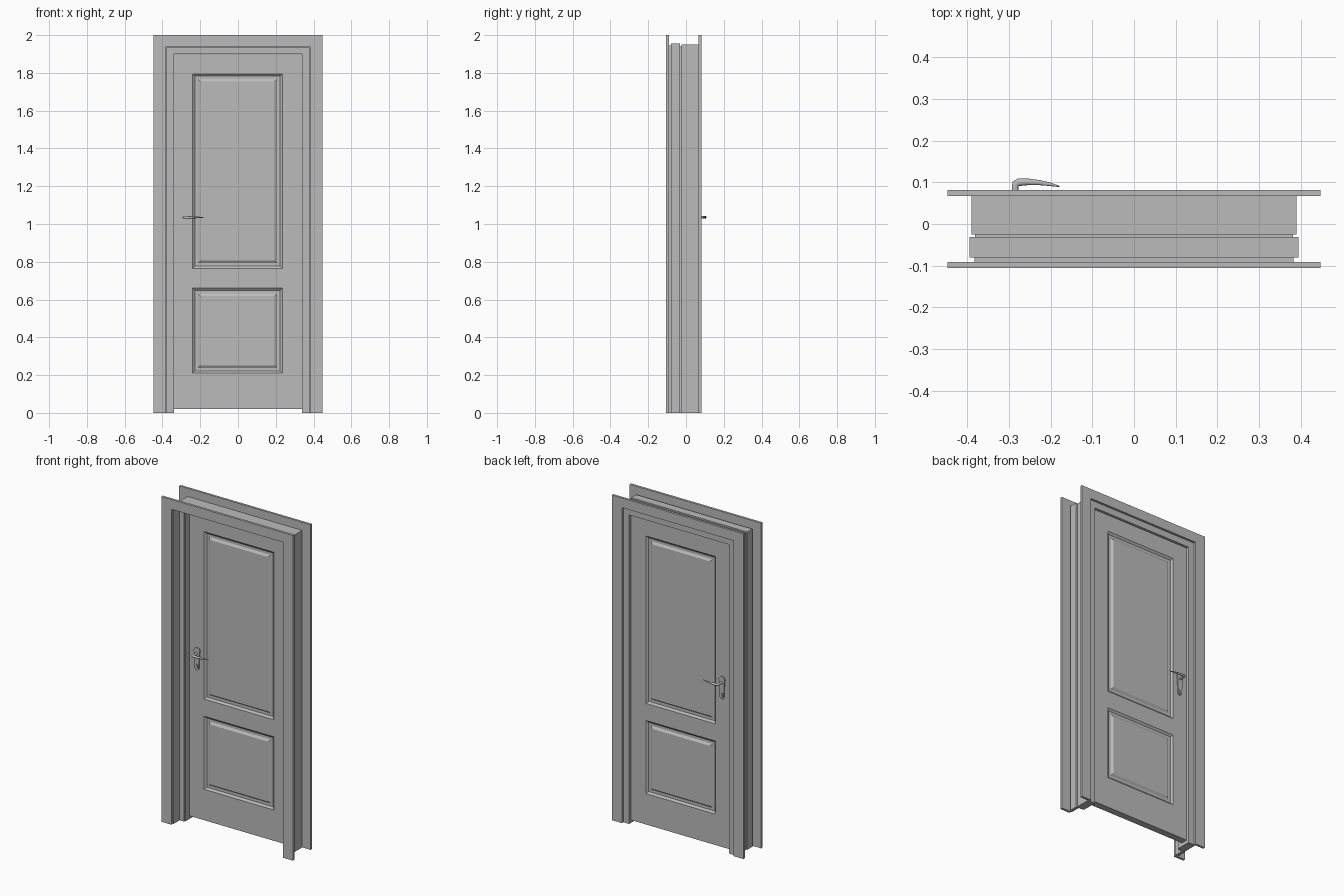
import bpy, bmesh, math
from mathutils import Vector

if "Cube" in bpy.data.objects:
    bpy.data.objects.remove(bpy.data.objects["Cube"])


def make_material(name, grey):
    m = bpy.data.materials.new(name)
    m.use_nodes = True
    colour = (grey, grey, grey, 1)
    m.diffuse_color = colour
    m.node_tree.nodes["Principled BSDF"].inputs["Base Color"].default_value = colour
    return m


GREY = make_material("plain grey", 0.5)


def finish(name, bm, smooth=False):
    bmesh.ops.recalc_face_normals(bm, faces=bm.faces)
    mesh = bpy.data.meshes.new(name)
    bm.to_mesh(mesh)
    bm.free()
    mesh.materials.append(GREY)
    ob = bpy.data.objects.new(name, mesh)
    bpy.context.collection.objects.link(ob)
    if smooth:
        bpy.ops.object.select_all(action="DESELECT")
        ob.select_set(True)
        bpy.context.view_layer.objects.active = ob
        bpy.ops.object.shade_smooth_by_angle(angle=math.radians(40))
    return ob


def prism(bm, outline, y0, y1):
    """Extrude an x-z outline from y0 to y1."""
    face = bm.faces.new([bm.verts.new((x, y0, z)) for x, z in outline])
    out = bmesh.ops.extrude_face_region(bm, geom=[face])
    verts = [v for v in out["geom"] if isinstance(v, bmesh.types.BMVert)]
    bmesh.ops.translate(bm, verts=verts, vec=(0, y1 - y0, 0))


def door_frame(name, outer, top, inner, inner_top, y0, y1):
    """Two uprights joined by a head piece, open at the floor."""
    bm = bmesh.new()
    prism(bm, [(-outer, 0), (-outer, top), (outer, top), (outer, 0),
               (inner, 0), (inner, inner_top), (-inner, inner_top), (-inner, 0)], y0, y1)
    return finish(name, bm)


# Casings and the stepped lining between them
door_frame("front_casing", 0.447, 2.0, 0.38, 1.94, -0.106, -0.091)
door_frame("front_lining_lip", 0.383, 1.945, 0.375, 1.935, -0.091, -0.08)
door_frame("front_lining", 0.395, 1.955, 0.375, 1.935, -0.08, -0.031)
door_frame("lining_seal", 0.381, 1.94, 0.345, 1.90, -0.031, -0.025)
door_frame("back_lining", 0.39, 1.95, 0.34, 1.90, -0.025, 0.067)
door_frame("back_casing", 0.447, 2.0, 0.38, 1.94, 0.067, 0.081)

# Door leaf: one panelled face, mirrored through its thickness
DOOR_FRONT, DOOR_MID = 0.012, 0.033
xs = [-0.338, -0.24, 0.235, 0.338]
zs = [0.02, 0.21, 0.66, 0.765, 1.795, 1.898]
bm = bmesh.new()
grid = [[bm.verts.new((x, DOOR_FRONT - DOOR_MID, z)) for x in xs] for z in zs]
panels = []
for j in range(len(zs) - 1):
    for i in range(len(xs) - 1):
        f = bm.faces.new((grid[j][i], grid[j][i + 1], grid[j + 1][i + 1], grid[j + 1][i]))
        if i == 1 and j in (1, 3):
            panels.append(f)
bm.normal_update()
border = [e for e in bm.edges if e.is_boundary]
# Groove around each panel, then the raised field
for width, depth in ((0.012, -0.01), (0.016, 0), (0.013, 0.009)):
    bmesh.ops.inset_individual(bm, faces=panels, thickness=width, depth=depth,
                               use_even_offset=True)
skirt = bmesh.ops.extrude_edge_only(bm, edges=border)
for v in skirt["geom"]:
    if isinstance(v, bmesh.types.BMVert):
        v.co.y = 0
door = finish("door_leaf", bm)
door.location.y = DOOR_MID
mirror = door.modifiers.new("both_faces", "MIRROR")
mirror.use_axis = (False, True, False)


def arc(cx, cz, r, start, end, steps=12):
    angles = [math.radians(start + (end - start) * k / steps) for k in range(steps + 1)]
    return [(cx + r * math.cos(a), cz + r * math.sin(a)) for a in angles]


HX, HZ = -0.285, 1.035


def handle(side, sign):
    face = DOOR_MID + sign * (DOOR_MID - DOOR_FRONT)

    def y(d):
        return face + sign * d

    # Back plate: round head narrowing to a rounded foot
    bm = bmesh.new()
    prism(bm, arc(HX, HZ + 0.015, 0.021, -30, 210) + arc(HX, 0.945, 0.013, 180, 360),
          y(0), y(0.007))
    finish(side + "_handle_plate", bm, True)

    # Key cylinder
    bm = bmesh.new()
    prism(bm, arc(HX, 0.963, 0.007, 0, 180, 8) + arc(HX, 0.945, 0.004, 180, 360, 8),
          y(0.007), y(0.011))
    finish(side + "_key_cylinder", bm, True)

    # Neck and tapered lever swept along one curved path
    path = [(HX, 0.006, 0.008), (HX, 0.036, 0.008), (HX + 0.001, 0.042, 0.009),
            (HX + 0.008, 0.046, 0.009), (HX + 0.03, 0.047, 0.008),
            (HX + 0.06, 0.045, 0.006), (HX + 0.085, 0.041, 0.004), (HX + 0.106, 0.036, 0.0015)]
    pts = [Vector((x, y(d), HZ)) for x, d, r in path]
    bm = bmesh.new()
    rings = []
    for k, p in enumerate(pts):
        along = (pts[min(k + 1, len(pts) - 1)] - pts[max(k - 1, 0)]).normalized()
        across = along.cross(Vector((0, 0, 1)))
        r = path[k][2]
        rings.append([bm.verts.new(p + across * r * math.cos(a) + Vector((0, 0, 0.8 * r * math.sin(a))))
                      for a in [math.tau * n / 12 for n in range(12)]])
    for a, b in zip(rings, rings[1:]):
        for n in range(12):
            m = (n + 1) % 12
            bm.faces.new((a[n], a[m], b[m], b[n]))
    bm.faces.new(rings[0])
    bm.faces.new(rings[-1])
    finish(side + "_lever", bm, True)


handle("front", -1)
handle("back", 1)

# Latch plate on the leaf's closing edge
bm = bmesh.new()
prism(bm, [(-0.341, 1.0), (-0.341, 1.07), (-0.337, 1.07), (-0.337, 1.0)], 0.022, 0.044)
finish("latch_plate", bm)
